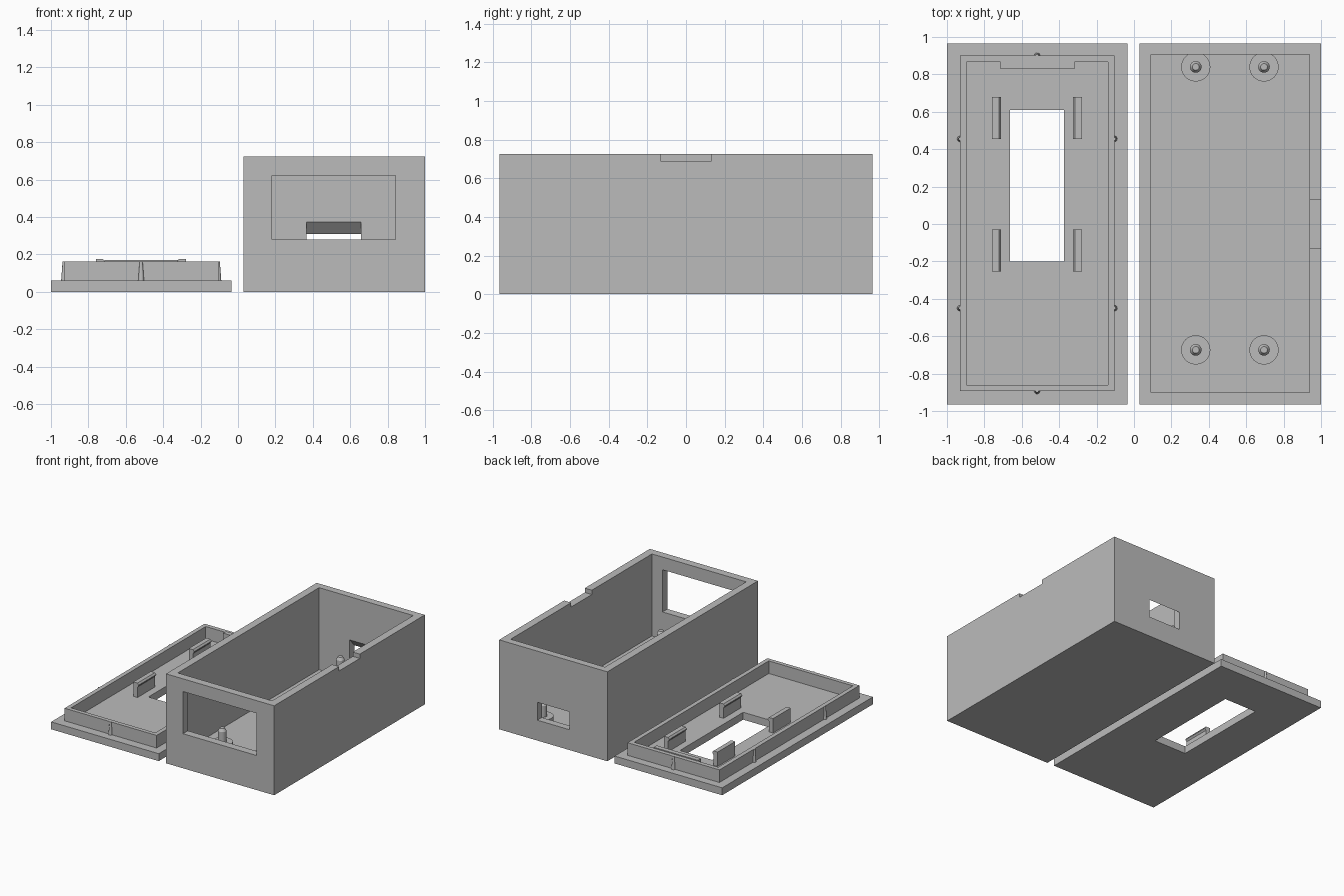
import bpy, bmesh

if "Cube" in bpy.data.objects:
    bpy.data.objects.remove(bpy.data.objects["Cube"])

grey = bpy.data.materials.new("plain_grey")
grey.diffuse_color = (0.5, 0.5, 0.5, 1)
grey.use_nodes = True
grey.node_tree.nodes["Principled BSDF"].inputs["Base Color"].default_value = grey.diffuse_color


def finish(name, bm):
    bmesh.ops.recalc_face_normals(bm, faces=bm.faces)
    me = bpy.data.meshes.new(name)
    bm.to_mesh(me)
    bm.free()
    me.materials.append(grey)
    ob = bpy.data.objects.new(name, me)
    bpy.context.collection.objects.link(ob)
    return ob


def prism(name, outline, axis, lo, hi):
    """Extrude a 2D outline along an axis (the other two axes keep x, y, z order)."""
    def place(p, d):
        c = list(p)
        c.insert(axis, d)
        return c
    bm = bmesh.new()
    a = [bm.verts.new(place(p, lo)) for p in outline]
    b = [bm.verts.new(place(p, hi)) for p in outline]
    bm.faces.new(a)
    bm.faces.new(b)
    n = len(outline)
    for i in range(n):
        j = (i + 1) % n
        bm.faces.new((a[i], a[j], b[j], b[i]))
    return finish(name, bm)


def box(name, x0, x1, y0, y1, z0, z1):
    return prism(name, [(x0, y0), (x1, y0), (x1, y1), (x0, y1)], 2, z0, z1)


def cone(name, x, y, z0, z1, r0, r1, sides=32):
    bm = bmesh.new()
    bmesh.ops.create_cone(bm, cap_ends=True, segments=sides, radius1=r0, radius2=r1, depth=z1 - z0)
    bmesh.ops.translate(bm, vec=(x, y, (z0 + z1) / 2), verts=bm.verts)
    ob = finish(name, bm)
    smooth(ob)
    return ob


def smooth(ob):
    bpy.ops.object.select_all(action='DESELECT')
    ob.select_set(True)
    bpy.context.view_layer.objects.active = ob
    bpy.ops.object.shade_smooth_by_angle(angle=0.5)


def cut(ob, cutters):
    bpy.context.view_layer.objects.active = ob
    for c in cutters:
        m = ob.modifiers.new("cut", 'BOOLEAN')
        m.operation, m.solver, m.object = 'DIFFERENCE', 'EXACT', c
        bpy.ops.object.modifier_apply(modifier=m.name)
        bpy.data.objects.remove(c)


# Open box with front window, rear port and side notch
shell = box("box_shell", 0.03, 1, -0.965, 0.965, 0, 0.725)
cut(shell, [
    box("cavity", 0.092, 0.937, -0.902, 0.907, 0.06, 0.9),
    box("front_window", 0.182, 0.842, -1.1, -0.85, 0.28, 0.622),
    # rear port, its upper edge sloping up towards the inside
    prism("rear_port", [(0.85, 0.165), (1.1, 0.165), (1.1, 0.31), (0.965, 0.31),
                        (0.907, 0.375), (0.85, 0.375)], 0, 0.367, 0.658),
    box("side_notch", 0.9, 1.1, -0.132, 0.132, 0.69, 0.9),
])

# Standoffs with locating pins
for x in (0.33, 0.695):
    for y in (-0.673, 0.84):
        cone("standoff", x, y, 0.05, 0.145, 0.078, 0.078, 48)
        cone("standoff_pin", x, y, 0.14, 0.235, 0.031, 0.031, 24)
        cone("standoff_pin_tip", x, y, 0.235, 0.257, 0.031, 0.018, 24)

# Lid plate with display opening
plate = box("lid_plate", -1, -0.035, -0.965, 0.965, 0, 0.06)
cut(plate, [box("display_opening", -0.663, -0.373, -0.2, 0.61, -0.1, 0.2)])

# Raised rim of the lid
rim = box("lid_rim", -0.93, -0.105, -0.893, 0.9, 0.055, 0.162)
cut(rim, [box("rim_inside", -0.895, -0.14, -0.86, 0.865, 0, 0.3)])

# Tapered friction ribs around the rim
ribs = [(x, y) for x in (-0.93, -0.105) for y in (-0.45, 0.455)]
for x, y in ribs + [(-0.518, -0.893), (-0.518, 0.9)]:
    cone("rim_rib", x, y, 0.055, 0.162, 0.016, 0.008, 16)

# Display clips with a small inward lip
profile = [(0, 0.055), (0.037, 0.055), (0.037, 0.145), (0.048, 0.158), (0.048, 0.164),
           (0.037, 0.177), (0, 0.177)]
for x, s in ((-0.76, 1), (-0.278, -1)):
    for y in (-0.255, 0.455):
        prism("display_clip", [(x + s * px, z) for px, z in profile], 1, y, y + 0.225)

# Bar along the back of the rim
box("rim_bar", -0.715, -0.318, 0.83, 0.868, 0.055, 0.17)
